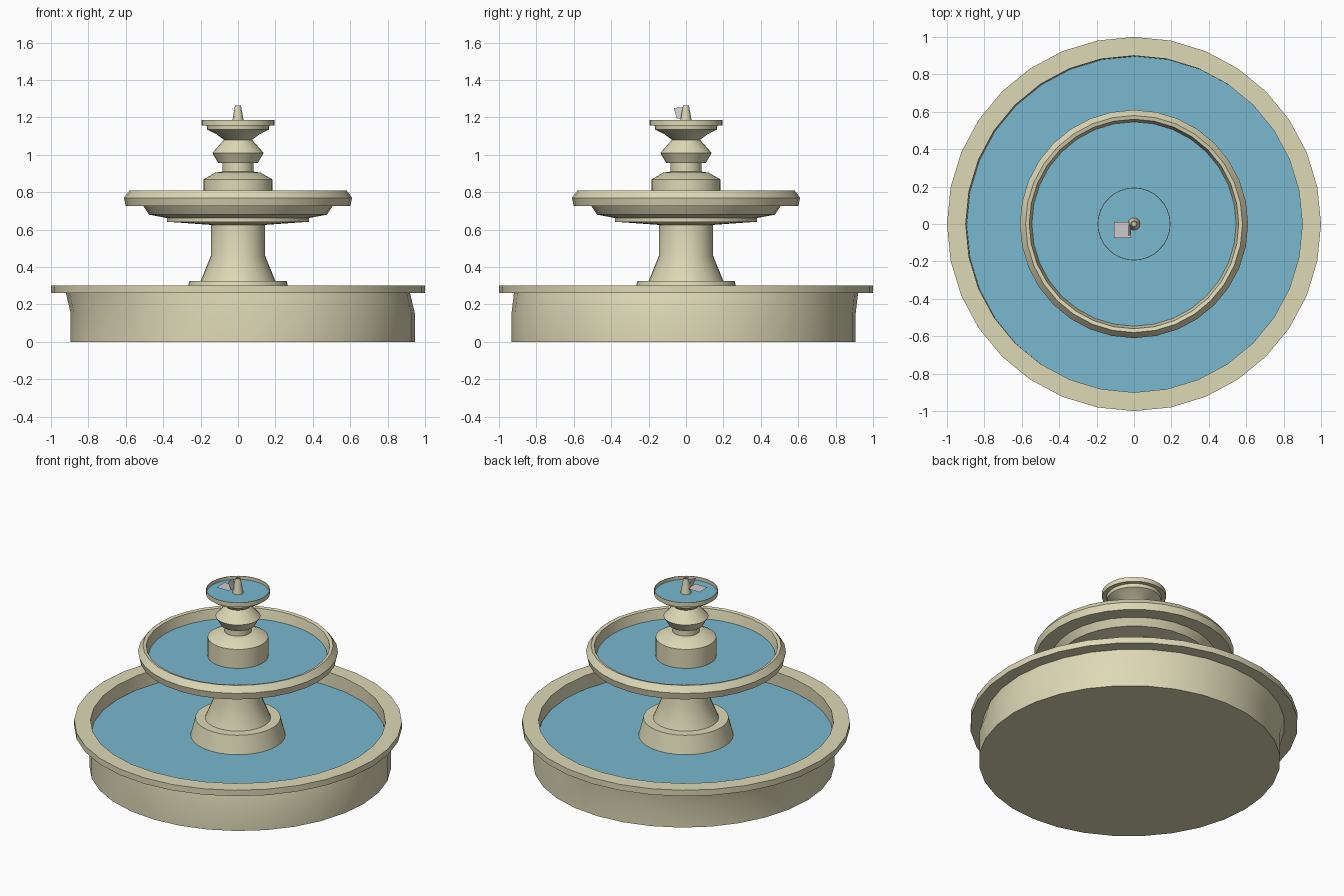
import bpy, bmesh
from math import sin, cos, tau, radians

if "Cube" in bpy.data.objects:
    bpy.data.objects.remove(bpy.data.objects["Cube"])

SIDES = 32


def material(name, color):
    m = bpy.data.materials.new(name)
    m.diffuse_color = (*color, 1)
    m.use_nodes = True
    m.node_tree.nodes["Principled BSDF"].inputs["Base Color"].default_value = m.diffuse_color
    return m


stone = material("stone", (0.73, 0.69, 0.47))
blue = material("water", (0.19, 0.48, 0.62))


def finish(name, bm, mat, smooth=True):
    mesh = bpy.data.meshes.new(name)
    bm.to_mesh(mesh)
    bm.free()
    ob = bpy.data.objects.new(name, mesh)
    bpy.context.collection.objects.link(ob)
    if mat:
        mesh.materials.append(mat)
    if smooth:
        bpy.ops.object.select_all(action='DESELECT')
        ob.select_set(True)
        bpy.context.view_layer.objects.active = ob
        bpy.ops.object.shade_smooth_by_angle(angle=radians(30))
    return ob


def lathe(name, profile, mat=stone, cap_start=False, cap_end=False, sides=SIDES):
    """Spin (radius, z[, dx, dy]) rings; profile runs bottom-outside to top-inside."""
    bm = bmesh.new()
    rings = []
    for r, z, *off in profile:
        dx, dy = off or (0, 0)
        rings.append([bm.verts.new((dx + r * cos(tau * i / sides),
                                    dy + r * sin(tau * i / sides), z))
                      for i in range(sides)])
    for a, b in zip(rings, rings[1:]):
        for i in range(sides):
            j = (i + 1) % sides
            bm.faces.new((a[i], a[j], b[j], b[i]))
    if cap_start:
        bm.faces.new(rings[0][::-1])
    if cap_end:
        bm.faces.new(rings[-1])
    return finish(name, bm, mat)


def quad(name, pts):
    bm = bmesh.new()
    bm.faces.new([bm.verts.new(p) for p in pts])
    return finish(name, bm, None, smooth=False)


# Lower basin: the foot of the wall sits slightly off centre
lathe("lower_basin", [(0.92, 0, 0.025, -0.0125), (0.92, 0.155, 0.025, -0.0125),
                      (0.92, 0.26), (1.0, 0.26), (1.0, 0.30), (0.90, 0.30),
                      (0.90, 0.20, 0.006, -0.004)], cap_start=True)

# Pedestal between lower and middle basins
lathe("pedestal", [(0.29, 0.205), (0.26, 0.325), (0.20, 0.325),
                   (0.145, 0.46), (0.145, 0.63)])

# Middle basin with stepped underside
lathe("middle_basin", [(0.14, 0.625), (0.38, 0.642), (0.38, 0.662), (0.475, 0.68),
                       (0.505, 0.725), (0.60, 0.725), (0.61, 0.77), (0.58, 0.81),
                       (0.56, 0.805), (0.545, 0.735)])

# Upper baluster and small top bowl
lathe("upper_column", [(0.185, 0.735), (0.185, 0.868), (0.12, 0.905), (0.083, 0.91),
                       (0.083, 0.955), (0.105, 0.955), (0.137, 1.01), (0.075, 1.08)])
lathe("top_bowl", [(0.075, 1.08), (0.115, 1.11), (0.165, 1.135), (0.168, 1.157),
                   (0.195, 1.157), (0.195, 1.187), (0.191, 1.187), (0.191, 1.16)])

# Spout with a small opening
lathe("spout", [(0.034, 1.162), (0.016, 1.263), (0.010, 1.263), (0.010, 1.245)],
      cap_end=True, sides=12)

# Water surfaces
for name, r, z in (("lower_water", 0.90, 0.208), ("middle_water", 0.55, 0.74),
                   ("top_water", 0.192, 1.165)):
    lathe(name, [(r, z)], blue, cap_end=True)

# Small grey spray cards beside the spout
quad("spray_card_flat", [(-0.108, -0.075, 1.2), (-0.018, -0.075, 1.2),
                         (-0.018, 0.012, 1.2), (-0.108, 0.012, 1.2)])
quad("spray_card_upright", [(-0.015, -0.05, 1.195), (-0.015, 0.0, 1.19),
                            (-0.03, -0.01, 1.255), (-0.03, -0.065, 1.25)])
